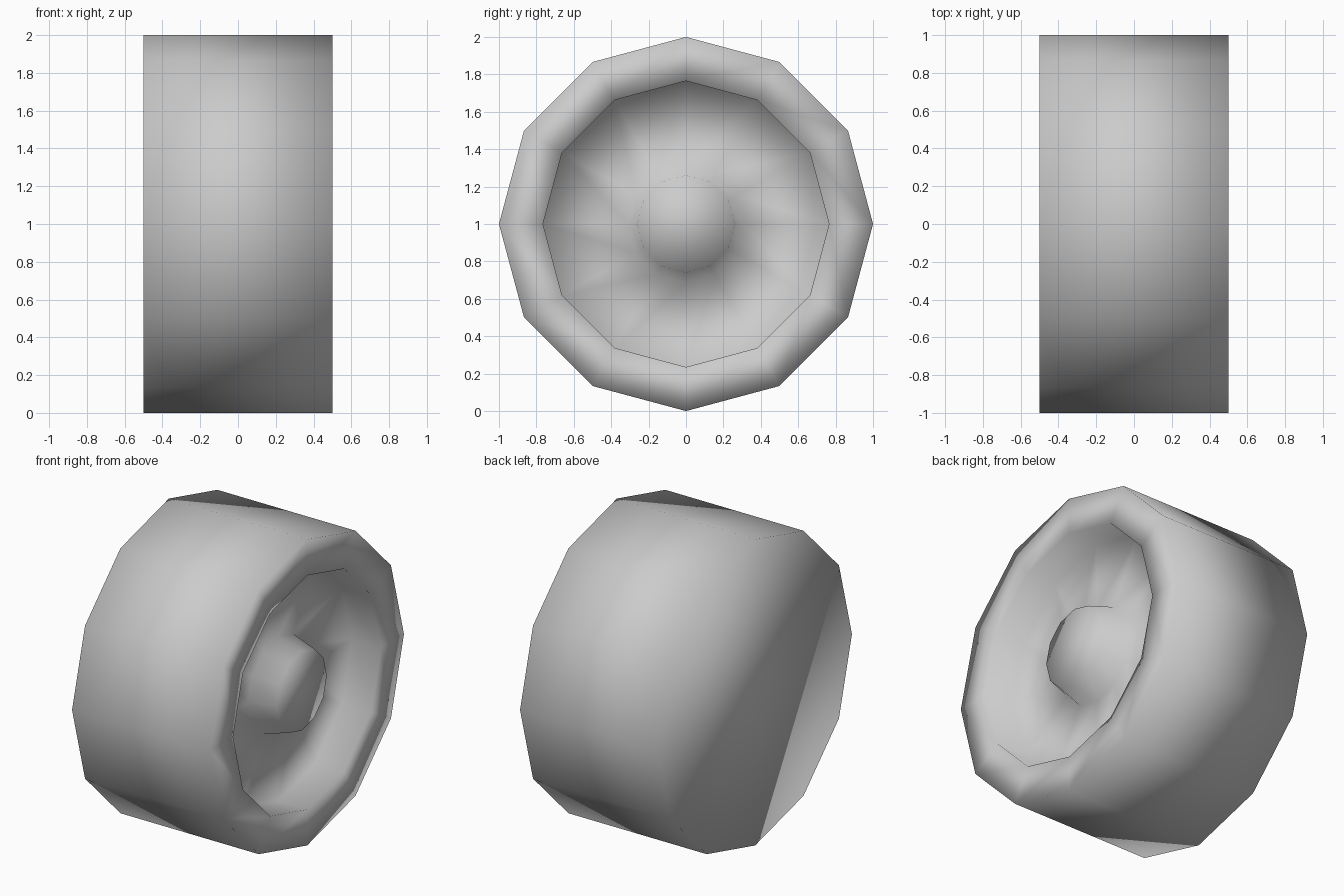
import bpy, bmesh
from math import cos, sin, pi

SIDES = 12

cube = bpy.data.objects.get("Cube")
if cube:
    bpy.data.objects.remove(cube, do_unlink=True)

grey = bpy.data.materials.new("plain grey")
grey.use_nodes = True
colour = (0.6, 0.6, 0.6, 1)
grey.diffuse_color = colour
grey.node_tree.nodes["Principled BSDF"].inputs["Base Color"].default_value = colour


def lathe_x(name, profile, height):
    """Turn an (x, radius) profile around the x axis and close both ends."""
    bm = bmesh.new()
    rings = []
    for x, r in profile:
        angles = [2 * pi * i / SIDES for i in range(SIDES)]
        rings.append([bm.verts.new((x, r * cos(a), height + r * sin(a))) for a in angles])
    for a, b in zip(rings, rings[1:]):
        for i in range(SIDES):
            j = (i + 1) % SIDES
            bm.faces.new((a[i], a[j], b[j], b[i]))
    bm.faces.new(rings[0])
    bm.faces.new(rings[-1])
    bmesh.ops.recalc_face_normals(bm, faces=bm.faces)
    for f in bm.faces:
        f.smooth = True
    mesh = bpy.data.meshes.new(name)
    bm.to_mesh(mesh)
    bm.free()
    mesh.materials.append(grey)
    obj = bpy.data.objects.new(name, mesh)
    bpy.context.collection.objects.link(obj)
    return obj


# Flat back, tread, rim lip, recess wall, recess floor and tapered hub
lathe_x("wheel", [
    (-0.5, 1.0),
    (0.5, 1.0),
    (0.5, 0.765),
    (0.29, 0.765),
    (0.29, 0.31),
    (0.46, 0.26),
], height=1.0)
